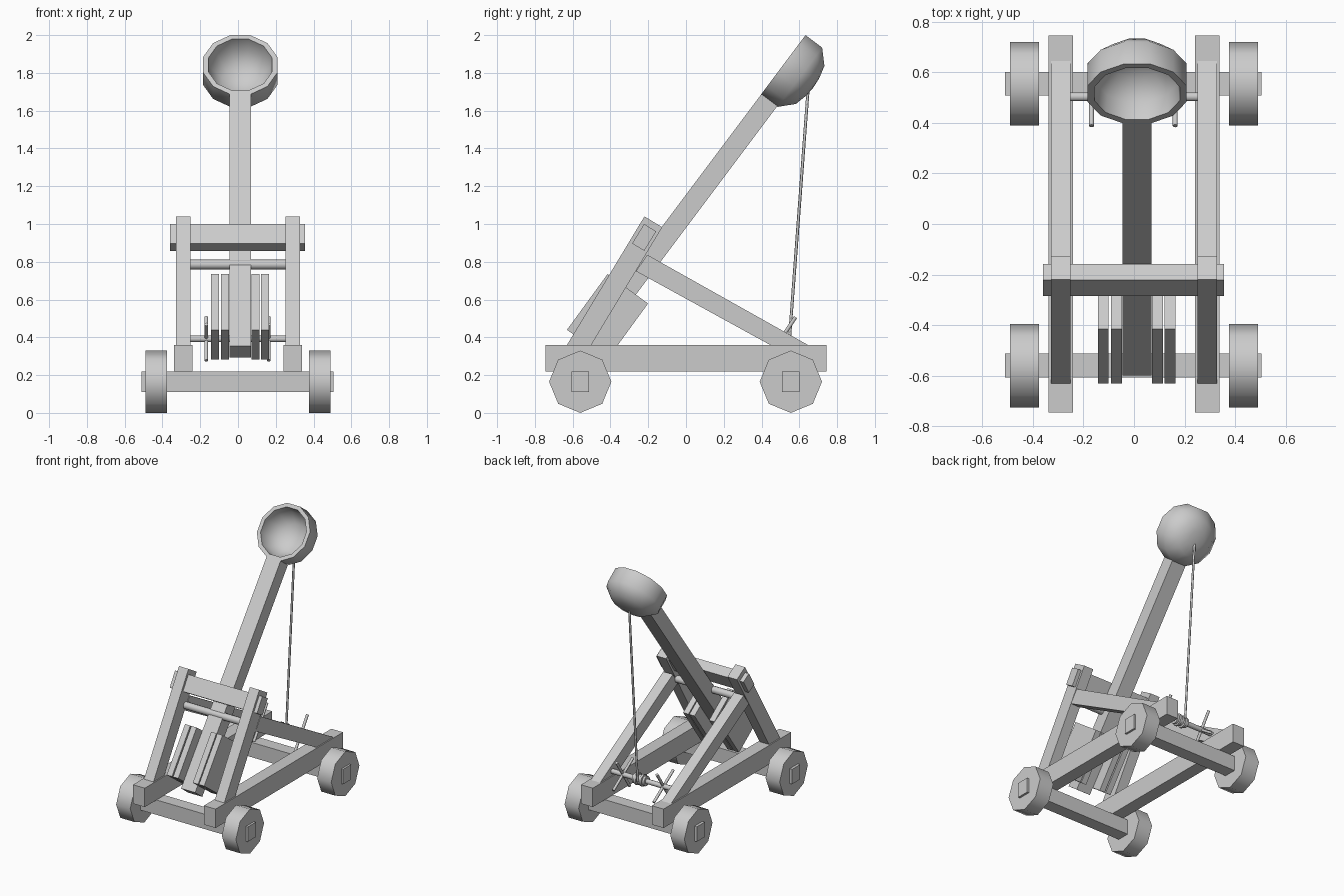
import bpy, bmesh, math
from mathutils import Vector, Matrix

if "Cube" in bpy.data.objects:
    bpy.data.objects.remove(bpy.data.objects["Cube"])

grey = bpy.data.materials.new("plain grey")
grey.use_nodes = True
grey.diffuse_color = (0.6, 0.6, 0.6, 1)
grey.node_tree.nodes["Principled BSDF"].inputs["Base Color"].default_value = (0.6, 0.6, 0.6, 1)


def finish(name, bm, smooth=None):
    bmesh.ops.recalc_face_normals(bm, faces=bm.faces)
    mesh = bpy.data.meshes.new(name)
    bm.to_mesh(mesh)
    bm.free()
    mesh.materials.append(grey)
    obj = bpy.data.objects.new(name, mesh)
    bpy.context.collection.objects.link(obj)
    if smooth:
        bpy.ops.object.select_all(action="DESELECT")
        obj.select_set(True)
        bpy.context.view_layer.objects.active = obj
        bpy.ops.object.shade_smooth_by_angle(angle=math.radians(smooth))
    return obj


def slab(name, profile, x0, x1):
    """Side profile of (y, z) points, extruded across x."""
    bm = bmesh.new()
    face = bm.faces.new([bm.verts.new((x0, y, z)) for y, z in profile])
    out = bmesh.ops.extrude_face_region(bm, geom=[face])
    moved = [v for v in out["geom"] if isinstance(v, bmesh.types.BMVert)]
    bmesh.ops.translate(bm, verts=moved, vec=(x1 - x0, 0, 0))
    return finish(name, bm)


def rect(y0, y1, z0, z1):
    return [(y0, z0), (y1, z0), (y1, z1), (y0, z1)]


def tilted(low, high, thick):
    """Beam outline: its upper front edge from low to high, thickness to the back."""
    a, b = Vector(low), Vector(high)
    d = (b - a).normalized()
    n = Vector((d.y, -d.x)) * thick
    return [a, b, b + n, a + n]


def rod(name, p, q, radius, sides=10, turn=0.0, smooth=50):
    p, q = Vector(p), Vector(q)
    bm = bmesh.new()
    turn_z = Matrix.Rotation(turn, 4, "Z")
    aim = (q - p).to_track_quat("Z", "Y").to_matrix().to_4x4()
    bmesh.ops.create_cone(bm, cap_ends=True, segments=sides, radius1=radius, radius2=radius,
                          depth=(q - p).length,
                          matrix=Matrix.Translation((p + q) / 2) @ aim @ turn_z)
    return finish(name, bm, smooth)


# Axles and octagonal wheels
for end, y in (("front", -0.56), ("rear", 0.555)):
    slab(end + "_axle", rect(y - 0.047, y + 0.047, 0.11, 0.22), -0.51, 0.505)
    for side, s in (("left", 1), ("right", -1)):
        rod(f"{end}_{side}_wheel", (s * 0.375, y, 0.165), (s * 0.49, y, 0.165), 0.165, 8)

# Side frames: rail, leaning upright and brace
for side, s in (("left", 1), ("right", -1)):
    x = s * 0.29
    slab(side + "_rail", rect(-0.745, 0.745, 0.22, 0.36), x - 0.048, x + 0.048)
    slab(side + "_upright", tilted((-0.645, 0.335), (-0.22, 1.04), 0.11), x - 0.039, x + 0.039)
    slab(side + "_brace", [(-0.205, 0.837), (0.645, 0.36), (0.445, 0.36), (-0.265, 0.75)],
         x - 0.039, x + 0.039)

# Crossbeam and pivot rod
slab("crossbeam", tilted((-0.285, 0.897), (-0.222, 1.0), 0.075), -0.36, 0.355)
rod("pivot_rod", (-0.26, -0.255, 0.785), (0.26, -0.255, 0.785), 0.026)

# Throwing arm and counterweight plates
slab("throwing_arm", tilted((-0.6, 0.355), (0.405, 1.695), 0.105), -0.046, 0.069)
for i, x in enumerate((-0.143, -0.091, 0.071, 0.121)):
    slab(f"weight_plate_{i + 1}", tilted((-0.63, 0.44), (-0.415, 0.735), 0.265), x, x + 0.043)

# Hollow bowl, spun from a profile of (radius, depth)
outer = [(0, 0.2), (0.06, 0.195), (0.13, 0.178), (0.203, 0.11), (0.203, 0)]
inner = [(0.175, 0), (0.165, 0.08), (0.1, 0.15), (0, 0.17)]
bm = bmesh.new()
ring = [bm.verts.new((r, 0, d)) for r, d in outer + inner]
edges = [bm.edges.new(pair) for pair in zip(ring, ring[1:])]
bmesh.ops.spin(bm, geom=ring + edges, cent=(0, 0, 0), axis=(0, 0, 1),
               angle=math.tau, steps=12, use_duplicate=False)
bmesh.ops.remove_doubles(bm, verts=bm.verts, dist=0.001)
back = Vector((0, 0.8, -0.6))
bm.transform(Matrix.Translation((0.012, 0.515, 1.843))
             @ back.to_track_quat("Z", "Y").to_matrix().to_4x4()
             @ Matrix.Rotation(math.radians(15), 4, "Z"))
finish("bowl", bm, 60)

# Winch: shaft, crossed handles, rope coils and rope
hub = Vector((0, 0.503, 0.392))
rod("winch_shaft", hub - Vector((0.26, 0, 0)), hub + Vector((0.26, 0, 0)), 0.018)
for side, x in (("left", 0.163), ("right", -0.168)):
    for i, spoke in enumerate((Vector((0, 0.077, 0.115)), Vector((0, -0.115, 0.077)))):
        centre = hub + Vector((x, 0, 0))
        rod(f"{side}_handle_{i + 1}", centre - spoke, centre + spoke, 0.01, 8)
for i in range(5):
    x = -0.032 + i * 0.021
    rod(f"rope_coil_{i + 1}", hub + Vector((x, 0, 0)), hub + Vector((x + 0.016, 0, 0)),
        0.036 + 0.008 * (i % 2))
rod("rope", (0.012, 0.647, 1.72), (0.012, 0.548, 0.395), 0.008, 6, smooth=65)
